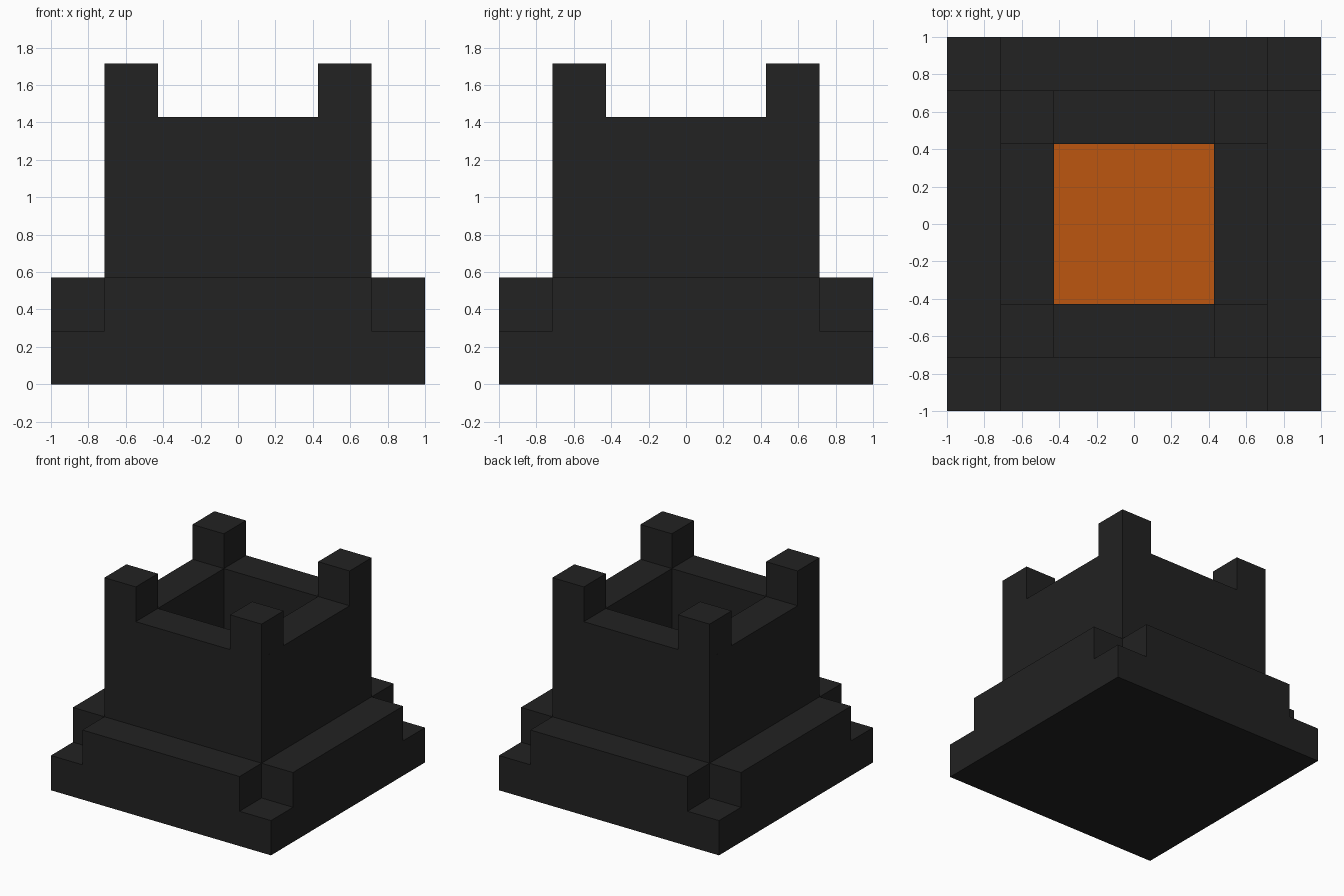
import bpy, bmesh, math
from mathutils import Matrix, Vector

cube = bpy.data.objects.get("Cube")
if cube:
    bpy.data.objects.remove(cube, do_unlink=True)

U = 2 / 7  # one block


def material(name, rgb):
    m = bpy.data.materials.new(name)
    m.use_nodes = True
    m.diffuse_color = (*rgb, 1)
    m.node_tree.nodes["Principled BSDF"].inputs["Base Color"].default_value = (*rgb, 1)
    return m


CHARCOAL = material("charcoal stone", (0.016, 0.016, 0.016))
ORANGE = material("glowing orange", (0.503, 0.093, 0.005))


def box(bm, center, size):
    """Add a box, measured in blocks."""
    mat = Matrix.Translation(Vector(center) * U) @ Matrix.Diagonal((*(s * U for s in size), 1))
    bmesh.ops.create_cube(bm, size=1, matrix=mat)


def finish(bm, name, *mats):
    mesh = bpy.data.meshes.new(name)
    bm.to_mesh(mesh)
    bm.free()
    for m in mats:
        mesh.materials.append(m)
    obj = bpy.data.objects.new(name, mesh)
    bpy.context.collection.objects.link(obj)
    return obj


# Square base slab
bm = bmesh.new()
box(bm, (0, 0, 0.5), (7, 7, 1))
finish(bm, "base_slab", CHARCOAL)

# Raised ledge along each side, leaving the corners notched
for i, side in enumerate(("front", "left", "back", "right")):
    bm = bmesh.new()
    box(bm, (0, -3, 1.5), (5, 1, 1))
    bmesh.ops.rotate(bm, verts=bm.verts, matrix=Matrix.Rotation(i * math.pi / 2, 3, 'Z'))
    finish(bm, side + "_ledge", CHARCOAL)

# Tower block with a square well sunk into its top
bm = bmesh.new()
box(bm, (0, 0, 3), (5, 5, 4))
bm.normal_update()
top = max(bm.faces, key=lambda f: f.calc_center_median().z)
bmesh.ops.inset_region(bm, faces=[top], thickness=U, use_even_offset=True)
floor = bmesh.ops.extrude_discrete_faces(bm, faces=[top])["faces"][0]
bmesh.ops.translate(bm, verts=floor.verts, vec=(0, 0, -3 * U))
floor.material_index = 1
bmesh.ops.recalc_face_normals(bm, faces=bm.faces)
finish(bm, "tower", CHARCOAL, ORANGE)

# Corner posts on the rim
for y, fb in ((-2, "front"), (2, "back")):
    for x, lr in ((2, "left"), (-2, "right")):
        bm = bmesh.new()
        box(bm, (x, y, 5.5), (1, 1, 1))
        finish(bm, f"{fb}_{lr}_post", CHARCOAL)
